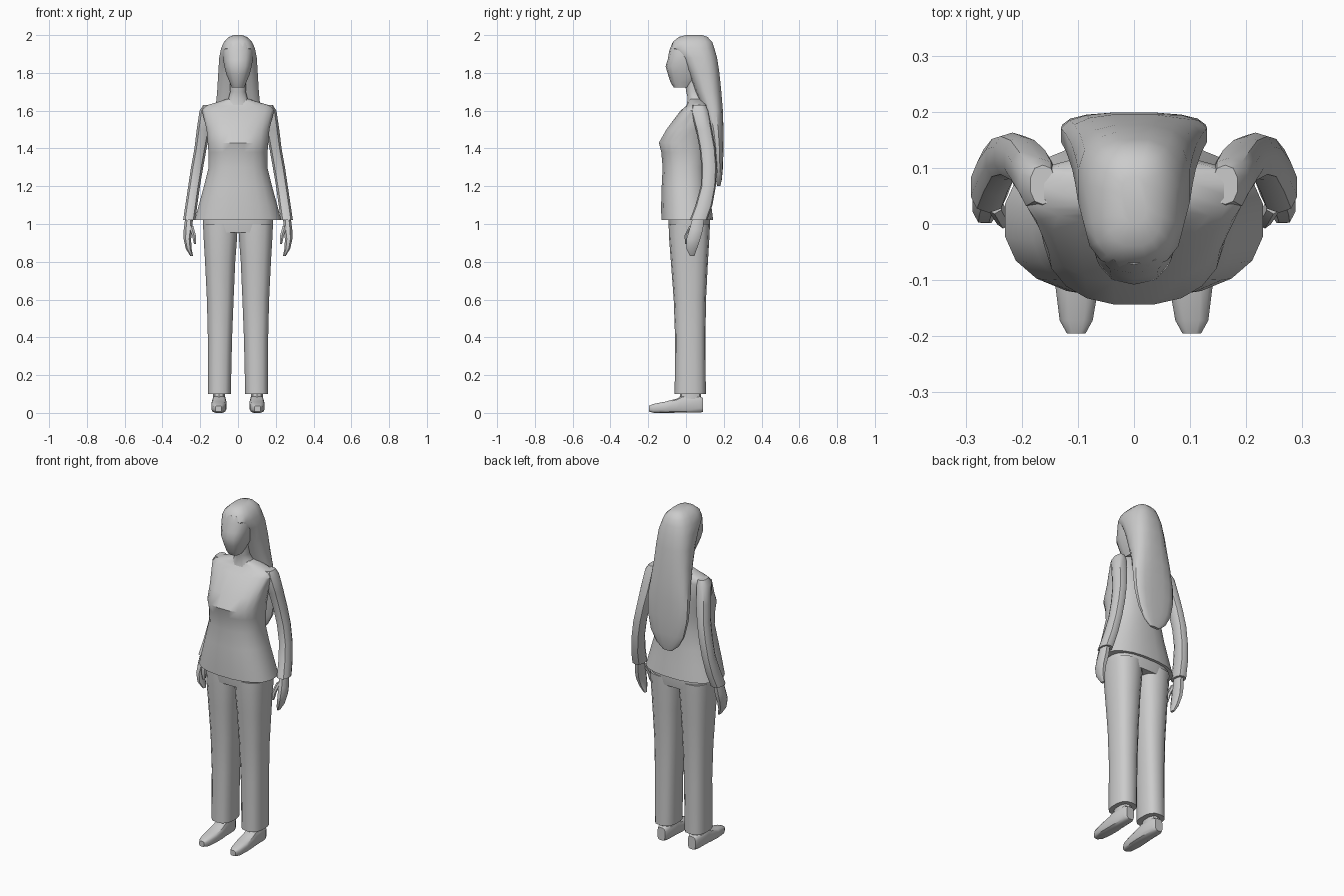
import bpy, bmesh, math

grey = bpy.data.materials.new("plain grey")
grey.diffuse_color = (0.6, 0.6, 0.6, 1)


def loft(name, rings, sides=16, power=2.4, axis="z", mirror=False, angle=40):
    """Skin rounded sections (position, a0, a1, b0, b1) along z or y."""
    bm = bmesh.new()
    loops = []
    for t, a0, a1, b0, b1 in rings:
        loop = []
        for i in range(sides):
            w = 2 * math.pi * (i + 0.5) / sides
            c, s = math.cos(w), math.sin(w)
            a = (a0 + a1) / 2 + (a1 - a0) / 2 * math.copysign(abs(c) ** (2 / power), c)
            b = (b0 + b1) / 2 + (b1 - b0) / 2 * math.copysign(abs(s) ** (2 / power), s)
            loop.append(bm.verts.new((a, b, t) if axis == "z" else (a, t, b)))
        loops.append(loop)
    for p, q in zip(loops, loops[1:]):
        for i in range(sides):
            j = (i + 1) % sides
            bm.faces.new((p[i], p[j], q[j], q[i]))
    bm.faces.new(loops[0])
    bm.faces.new(loops[-1])
    bmesh.ops.recalc_face_normals(bm, faces=bm.faces)
    mesh = bpy.data.meshes.new(name)
    bm.to_mesh(mesh)
    bm.free()
    mesh.materials.append(grey)
    ob = bpy.data.objects.new(name, mesh)
    bpy.context.collection.objects.link(ob)
    bpy.ops.object.select_all(action="DESELECT")
    ob.select_set(True)
    bpy.context.view_layer.objects.active = ob
    bpy.ops.object.shade_smooth_by_angle(angle=math.radians(angle))
    if mirror:
        ob.modifiers.new("Mirror", "MIRROR").use_axis = (True, False, False)
    return ob


def centred(rows):
    """Rows of (z, half width, front, back) as sections centred on x = 0."""
    return [(z, -r, r, f, b) for z, r, f, b in rows]


# Shirt body, from hem to collar
loft("shirt", centred([
    (1.02, .232, -.132, .145), (1.1, .21, -.133, .135), (1.2, .182, -.13, .122),
    (1.3, .157, -.125, .115), (1.38, .158, -.132, .122), (1.43, .162, -.145, .128),
    (1.5, .168, -.105, .132), (1.6, .193, -.03, .125), (1.625, .18, 0, .118),
    (1.645, .11, .01, .11), (1.662, .06, .015, .1)]), sides=20)

# Sleeves
loft("sleeve", [
    (1.02, .225, .292, .02, .112), (1.1, .214, .28, .05, .14),
    (1.2, .2, .265, .078, .158), (1.3, .183, .25, .082, .163),
    (1.4, .165, .232, .072, .156), (1.5, .145, .22, .052, .138),
    (1.6, .135, .205, .025, .118), (1.63, .14, .185, .035, .105)],
    sides=10, mirror=True)

# Hands and thumbs
loft("hand", [
    (.83, .237, .253, .02, .045), (.87, .245, .278, .0, .06), (.92, .247, .289, .0, .078),
    (.97, .24, .289, .015, .092), (1.04, .237, .28, .035, .1)], sides=8, mirror=True)
loft("thumb", [
    (.895, .222, .234, -.005, .015), (.94, .222, .245, -.008, .025),
    (.99, .235, .262, .018, .05)], sides=6, mirror=True)

# Trousers: hips and two legs
loft("trouser_hips", centred([
    (.955, .183, -.088, .122), (1.0, .188, -.094, .128), (1.04, .188, -.095, .128)]),
    sides=20, power=2.8)
loft("trouser_leg", [
    (.1, .037, .16, -.06, .105), (.4, .03, .161, -.058, .103), (.6, .022, .166, -.065, .106),
    (.8, .013, .176, -.08, .116), (.93, .003, .184, -.09, .124), (1.0, .0, .187, -.092, .127)],
    sides=14, power=2.6, mirror=True)

# Ankles and shoes
loft("ankle", [(.04, .065, .135, -.035, .08), (.16, .068, .132, -.03, .08)],
     sides=10, mirror=True)
loft("shoe", [
    (-.195, .086, .12, .006, .038), (-.172, .073, .133, 0, .048), (-.11, .062, .141, 0, .06),
    (-.05, .06, .14, 0, .076), (-.02, .062, .138, 0, .092), (.07, .066, .135, 0, .09),
    (.09, .075, .126, .004, .08)], sides=12, power=3.4, axis="y", mirror=True)

# Neck
loft("neck", centred([
    (1.62, .085, .0, .115), (1.665, .052, .008, .1), (1.7, .042, .0, .085),
    (1.77, .045, -.01, .09)]), sides=12)

# Face
loft("head", centred([
    (1.722, .033, -.064, .02), (1.75, .045, -.082, .06), (1.79, .062, -.095, .09),
    (1.835, .074, -.108, .11), (1.87, .08, -.097, .12), (1.92, .082, -.088, .12),
    (1.96, .07, -.072, .11)]), sides=14, power=2.6)

# Long hair: cap over the head, falling down the back to a rounded tip
loft("hair", centred([
    (1.2, .03, .165, .182), (1.235, .072, .157, .19), (1.3, .108, .148, .196),
    (1.4, .13, .136, .199), (1.5, .132, .118, .199), (1.6, .122, .09, .196),
    (1.7, .112, .05, .188), (1.8, .106, .012, .178), (1.88, .101, -.03, .166),
    (1.93, .091, -.08, .152), (1.965, .075, -.07, .14), (1.99, .05, -.04, .115),
    (2.0, .022, 0, .085)]), sides=16, power=2.7)
